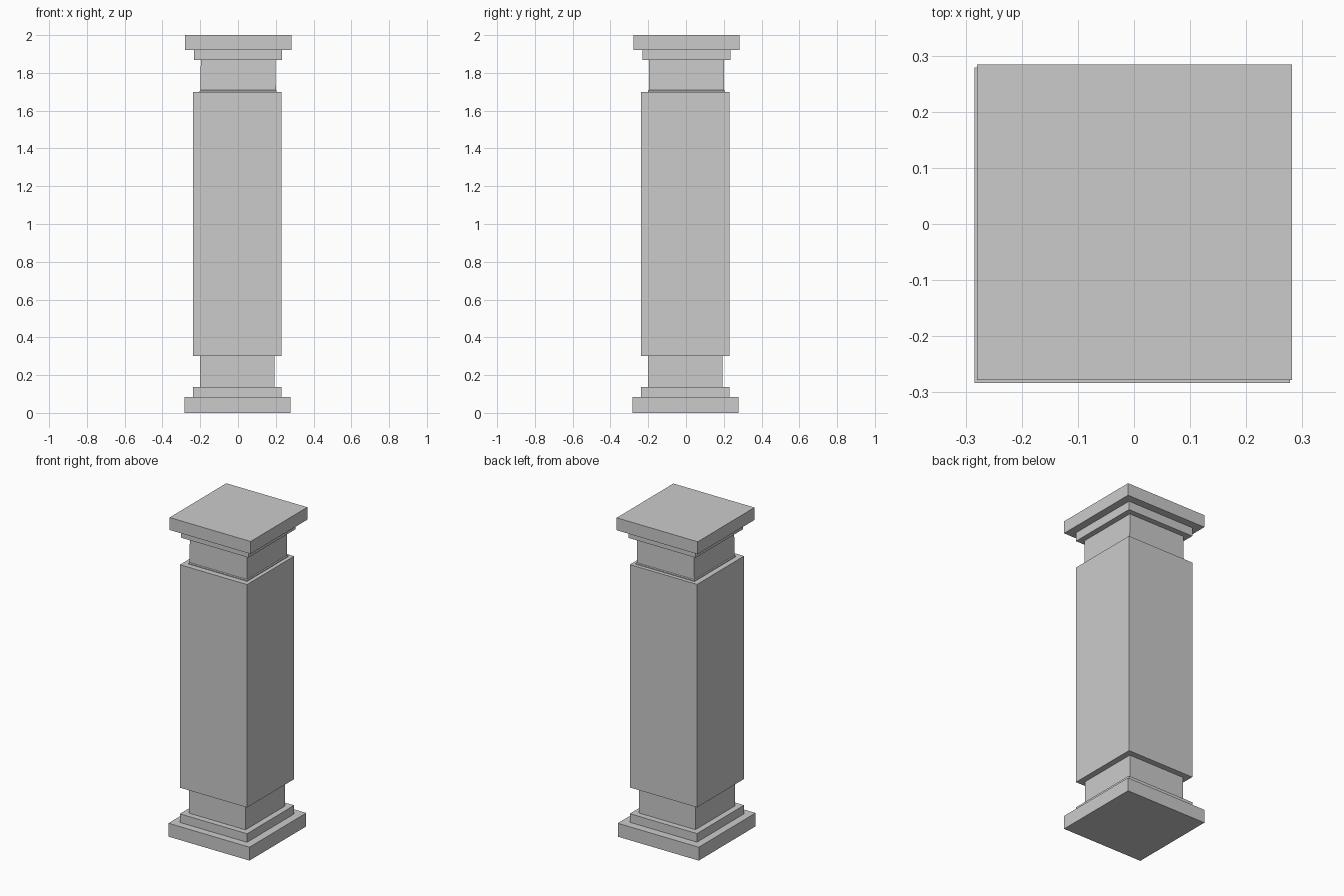
import bpy, bmesh

if "Cube" in bpy.data.objects:
    bpy.data.objects.remove(bpy.data.objects["Cube"])


def square_stack(name, centre, rings, smooth=False):
    """Loft square rings given as (half width, z) into a closed solid."""
    bm = bmesh.new()
    cx, cy = centre
    loops = [[bm.verts.new((cx + sx * h, cy + sy * h, z))
              for sx, sy in ((-1, -1), (1, -1), (1, 1), (-1, 1))]
             for h, z in rings]
    for a, b in zip(loops, loops[1:]):
        for i in range(4):
            j = (i + 1) % 4
            bm.faces.new((a[i], a[j], b[j], b[i]))
    bm.faces.new(loops[0][::-1])
    bm.faces.new(loops[-1])
    mesh = bpy.data.meshes.new(name)
    bm.to_mesh(mesh)
    bm.free()
    obj = bpy.data.objects.new(name, mesh)
    bpy.context.collection.objects.link(obj)
    if smooth:
        bpy.ops.object.select_all(action='DESELECT')
        obj.select_set(True)
        bpy.context.view_layer.objects.active = obj
        bpy.ops.object.shade_smooth_by_angle(angle=0.8)
    return obj


LOWER = (-0.004, -0.004)   # slight offset of the lower parts
UPPER = (0.001, 0.002)     # slight offset of the capital

# Plain square blocks: name, centre, half width, bottom, top
blocks = [
    ("base_plinth", (-0.003, -0.002), 0.281, 0.0, 0.084),
    ("base_step", LOWER, 0.233, 0.084, 0.138),
    ("lower_neck", LOWER, 0.196, 0.138, 0.302),
    ("shaft", LOWER, 0.233, 0.302, 1.70),
    ("capital_step", UPPER, 0.233, 1.868, 1.922),
    ("capital_slab", (0.001, 0.003), 0.281, 1.922, 2.0),
]
for name, centre, half, z0, z1 in blocks:
    square_stack(name, centre, [(half, z0), (half, z1)])

# Upper neck with a thin lip where it meets the shaft
square_stack("upper_neck", UPPER,
             [(0.204, 1.70), (0.204, 1.705), (0.199, 1.709), (0.198, 1.868)],
             smooth=True)
